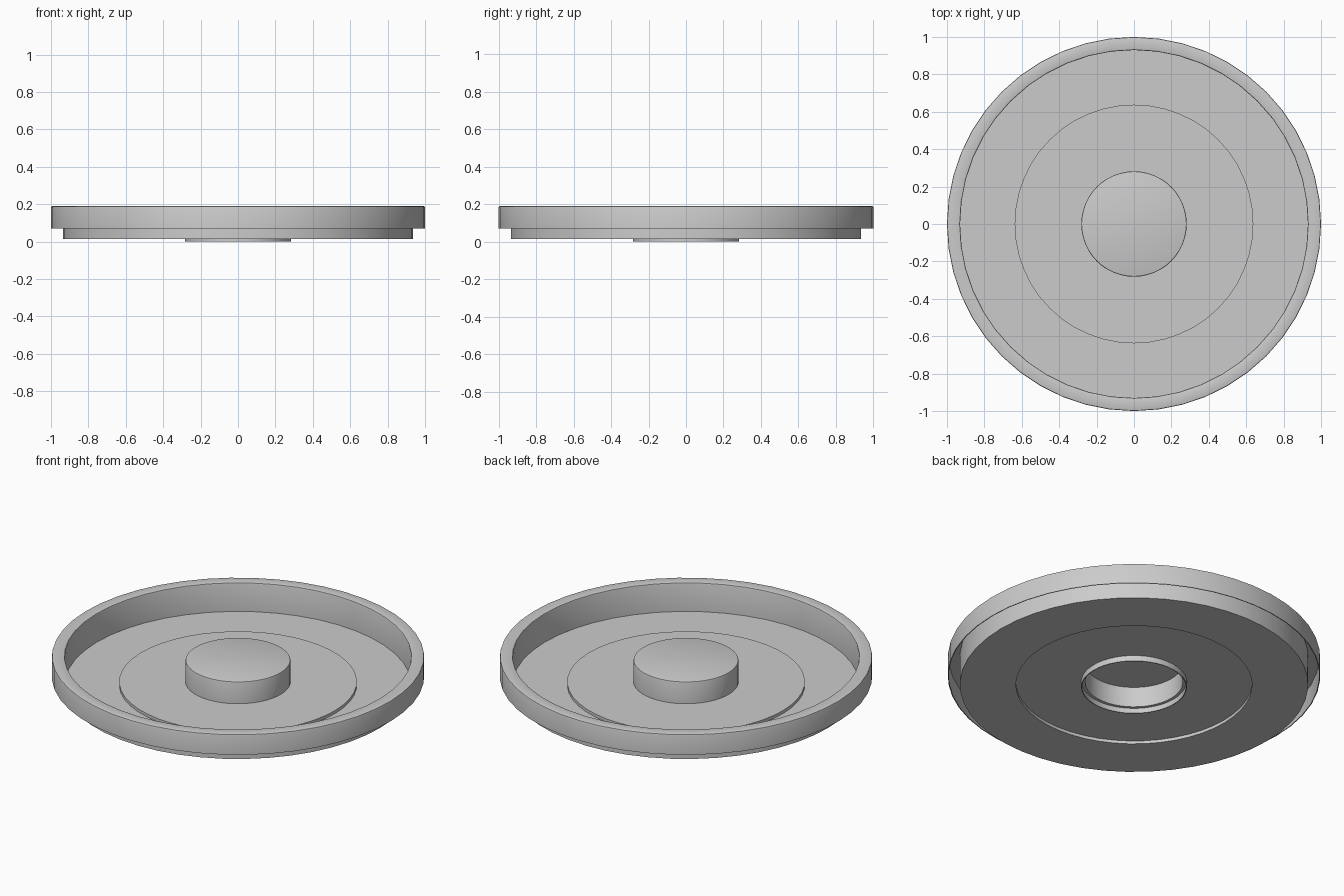
import bpy
import bmesh
import math
from mathutils import Vector

SEGMENTS = 48

default = bpy.data.objects.get("Cube")
if default:
    bpy.data.objects.remove(default, do_unlink=True)

# One plain grey for every part
grey = bpy.data.materials.new("plain_grey")
grey.use_nodes = True
colour = (0.6, 0.6, 0.6, 1)
grey.diffuse_color = colour
grey.node_tree.nodes["Principled BSDF"].inputs["Base Color"].default_value = colour


def lathe(name, profile, closed):
    """Revolve a (radius, height) profile around z."""
    bm = bmesh.new()
    verts = [bm.verts.new((r, 0, z)) for r, z in profile]
    edges = [bm.edges.new(pair) for pair in zip(verts, verts[1:])]
    if closed:
        edges.append(bm.edges.new((verts[-1], verts[0])))
    bmesh.ops.spin(bm, geom=verts + edges, cent=Vector(), axis=Vector((0, 0, 1)),
                   angle=math.tau, steps=SEGMENTS, use_duplicate=False)
    bmesh.ops.remove_doubles(bm, verts=bm.verts[:], dist=0.0005)
    bmesh.ops.recalc_face_normals(bm, faces=bm.faces[:])
    mesh = bpy.data.meshes.new(name)
    bm.to_mesh(mesh)
    bm.free()
    mesh.materials.append(grey)
    obj = bpy.data.objects.new(name, mesh)
    bpy.context.collection.objects.link(obj)
    bpy.ops.object.select_all(action='DESELECT')
    obj.select_set(True)
    bpy.context.view_layer.objects.active = obj
    bpy.ops.object.shade_smooth_by_angle(angle=math.radians(30))
    return obj


# Thin tray: raised centre, floor, wall and rim folded down into an open skirt
lathe("tray", [
    (0.28, 0.038), (0.638, 0.038), (0.638, 0.02), (0.93, 0.02),
    (0.93, 0.182), (0.932, 0.188), (0.938, 0.19),
    (0.992, 0.19), (0.998, 0.188), (1, 0.182),
    (1, 0.07), (0.995, 0.07), (0.995, 0.185), (0.935, 0.185),
    (0.935, 0.015), (0.634, 0.015), (0.634, 0.033), (0.28, 0.033),
], True)

# Hollow hub: capped cylinder with a thin lip below the tray
lathe("hub", [
    (0, 0.168), (0.274, 0.168), (0.28, 0.166), (0.282, 0.16),
    (0.282, 0.036), (0.284, 0.036), (0.284, 0), (0.279, 0),
    (0.279, 0.03), (0.262, 0.03), (0.262, 0.15), (0, 0.15),
], False)
